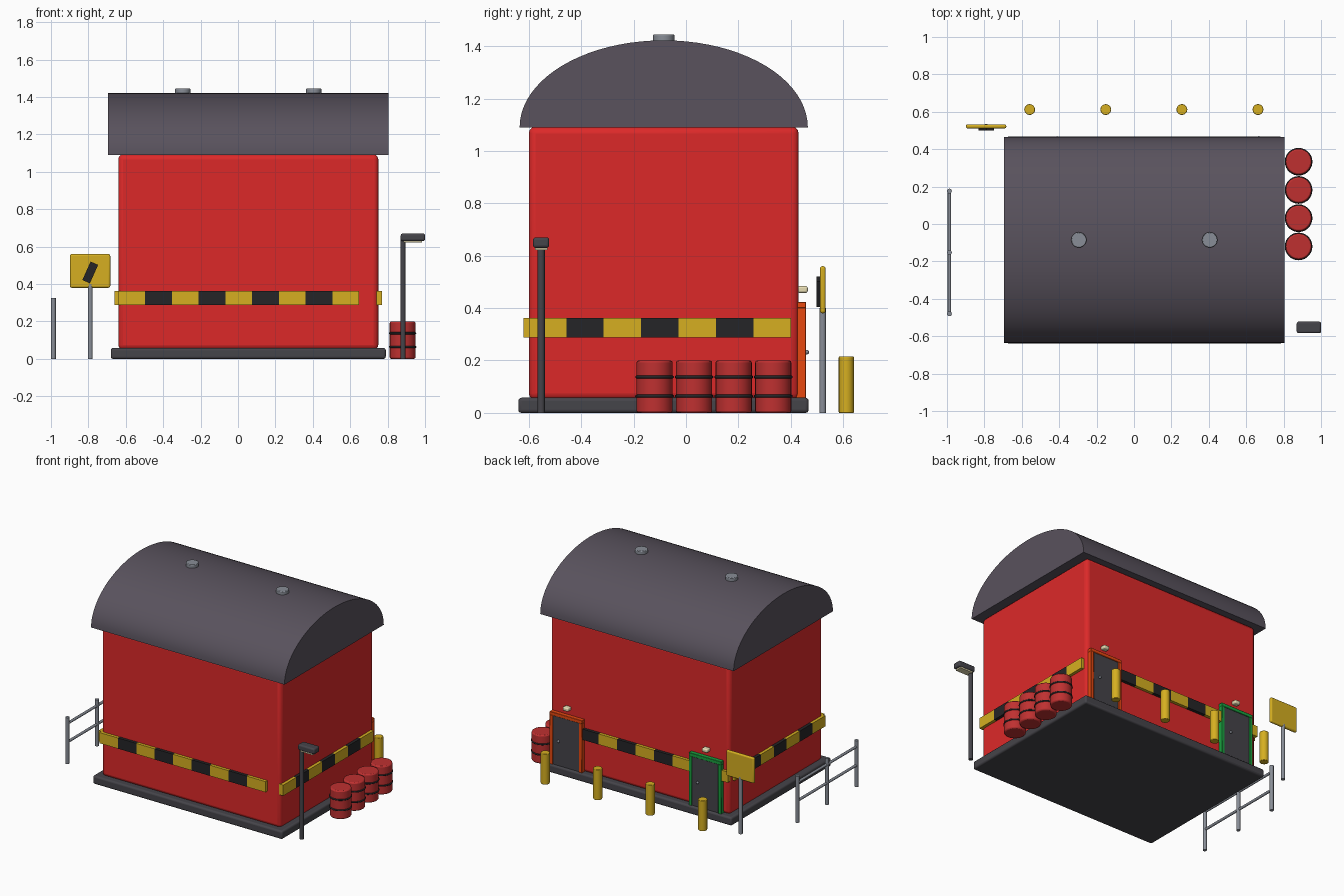
import bpy, bmesh
from math import pi, sin, cos, radians
from mathutils import Matrix, Vector

if "Cube" in bpy.data.objects:
    bpy.data.objects.remove(bpy.data.objects["Cube"])


def mat(name, r, g, b):
    m = bpy.data.materials.new(name)
    m.diffuse_color = (r, g, b, 1)
    m.use_nodes = True
    m.node_tree.nodes["Principled BSDF"].inputs["Base Color"].default_value = m.diffuse_color
    return m


RED = mat("wall_red", .72, .022, .022)
ROOF = mat("roof_grey", .10, .085, .11)
DARK = mat("dark_grey", .06, .058, .068)
BLACK = mat("black", .018, .018, .02)
YELLOW = mat("yellow", .67, .43, .015)
BARREL = mat("barrel_red", .52, .03, .03)
ORANGE = mat("orange", .80, .065, .005)
GREEN = mat("green", .01, .35, .05)
STEEL = mat("steel", .25, .27, .31)
CREAM = mat("cream", .80, .72, .45)


def finish(name, bm, material, bevel=0, segs=3):
    bmesh.ops.recalc_face_normals(bm, faces=bm.faces)
    me = bpy.data.meshes.new(name)
    bm.to_mesh(me)
    bm.free()
    ob = bpy.data.objects.new(name, me)
    bpy.context.collection.objects.link(ob)
    me.materials.append(material)
    if bevel:
        b = ob.modifiers.new("bevel", 'BEVEL')
        b.width, b.segments, b.limit_method = bevel, segs, 'ANGLE'
    bpy.ops.object.select_all(action='DESELECT')
    ob.select_set(True)
    bpy.context.view_layer.objects.active = ob
    bpy.ops.object.shade_smooth_by_angle(angle=radians(35))
    return ob


def box(name, lo, hi, material, bevel=0, segs=3, tilt=0):
    lo, hi = Vector(lo), Vector(hi)
    bm = bmesh.new()
    bmesh.ops.create_cube(bm, size=1)
    bmesh.ops.scale(bm, vec=hi - lo, verts=bm.verts)
    bmesh.ops.rotate(bm, cent=(0, 0, 0), matrix=Matrix.Rotation(tilt, 3, 'Y'), verts=bm.verts)
    bmesh.ops.translate(bm, vec=(lo + hi) / 2, verts=bm.verts)
    return finish(name, bm, material, bevel, segs)


def rod(name, a, b, r, material, bevel=0, sides=20):
    a, b = Vector(a), Vector(b)
    bm = bmesh.new()
    rot = Vector((0, 0, 1)).rotation_difference(b - a).to_matrix().to_4x4()
    bmesh.ops.create_cone(bm, cap_ends=True, segments=sides, radius1=r, radius2=r,
                          depth=(b - a).length, matrix=Matrix.Translation((a + b) / 2) @ rot)
    return finish(name, bm, material, bevel, 2)


# building extents
X0, X1, Y0, Y1 = -.64, .75, -.60, .43
box("base_slab", (-.68, -.64, 0), (.79, .468, .058), DARK, .012)
box("walls", (X0, Y0, .05), (X1, Y1, 1.092), RED, .025)

# barrel-vault roof: half ellipse swept along x
bm = bmesh.new()
ring = [bm.verts.new((-.695, -.085 + .55 * cos(pi * i / 40), 1.09 + .332 * sin(pi * i / 40)))
        for i in range(41)]
face = bm.faces.new(ring)
ext = bmesh.ops.extrude_face_region(bm, geom=[face], use_keep_orig=True)
bmesh.ops.translate(bm, vec=(1.5, 0, 0),
                    verts=[v for v in ext["geom"] if isinstance(v, bmesh.types.BMVert)])
finish("roof", bm, ROOF)

# roof vents
for i, x in enumerate((-.295, .405)):
    rod(f"roof_vent_{i}", (x, -.085, 1.40), (x, -.085, 1.445), .041, STEEL, .004)

# hazard bands round all four walls
S, T = .143, .021
for i in range(9):
    m = BLACK if i % 2 else YELLOW
    a, b = X0 + i * S, X0 + (i + 1) * S
    box(f"front_band_{i}", (a, Y0 - T, .288), (b, Y0 + .01, .363), m)
    box(f"back_band_{i}", (a, Y1 - .01, .288), (b, Y1 + T, .363), m)
    if i < 7:
        a, b = Y0 + i * S, Y0 + (i + 1) * S
        box(f"right_band_{i}", (X1 - .01, a, .288), (X1 + T, b, .363), m)
        box(f"left_band_{i}", (X0 - T, a, .288), (X0 + .01, b, .363), m)

# doors with coloured frames, knobs and lights
for n, x, m in (("orange", .612, ORANGE), ("green", -.467, GREEN)):
    for s in (-1, 1):
        box(f"{n}_door_jamb_{s}", (x + s * .114 - .012, .42, .055),
            (x + s * .114 + .012, .458, .402), m, .002, 1)
    box(f"{n}_door_lintel", (x - .126, .42, .40), (x + .126, .458, .424), m, .002, 1)
    box(f"{n}_door_leaf", (x - .104, .42, .055), (x + .104, .453, .402), DARK)
    bm = bmesh.new()
    bmesh.ops.create_uvsphere(bm, u_segments=12, v_segments=8, radius=.009,
                              matrix=Matrix.Translation((x + .055, .461, .232)))
    finish(f"{n}_door_knob", bm, STEEL)
    box(f"{n}_door_light", (x - .022, .425, .458), (x + .022, .465, .484), CREAM, .008)

# bollards
for i in range(4):
    x = -.558 + i * .407
    rod(f"bollard_{i}", (x, .612, 0), (x, .612, .215), .029, YELLOW, .003)

# barrels with hoops
for i in range(4):
    y = -.12 + i * .151
    rod(f"barrel_{i}", (.88, y, 0), (.88, y, .2), .069, BARREL, .008, 28)
    for j, z in enumerate((.064, .137)):
        bpy.ops.mesh.primitive_torus_add(location=(.88, y, z), major_radius=.068,
                                         minor_radius=.006, major_segments=28, minor_segments=8)
        hoop = bpy.context.object
        hoop.name = f"barrel_hoop_{i}_{j}"
        hoop.data.materials.append(BLACK)
        bpy.ops.object.shade_smooth()

# street lamp
rod("lamp_post", (.882, -.553, 0), (.882, -.553, .645), .014, DARK)
box("lamp_head", (.87, -.584, .63), (1.0, -.522, .67), DARK, .01)
box("lamp_lens", (.886, -.577, .621), (.984, -.529, .634), CREAM)

# warning sign
rod("sign_post", (-.79, .522, 0), (-.79, .522, .40), .013, STEEL)
box("sign_board", (-.898, .511, .38), (-.683, .533, .56), YELLOW, .009)
box("sign_slash", (-.812, .499, .408), (-.768, .513, .516), BLACK, tilt=radians(24))

# railing
for i, y in enumerate((-.48, -.152, .176)):
    rod(f"railing_post_{i}", (-.987, y, 0), (-.987, y, .325), .013, STEEL)
for i, z in enumerate((.15, .28)):
    rod(f"railing_bar_{i}", (-.987, -.48, z), (-.987, .176, z), .009, STEEL, sides=12)
